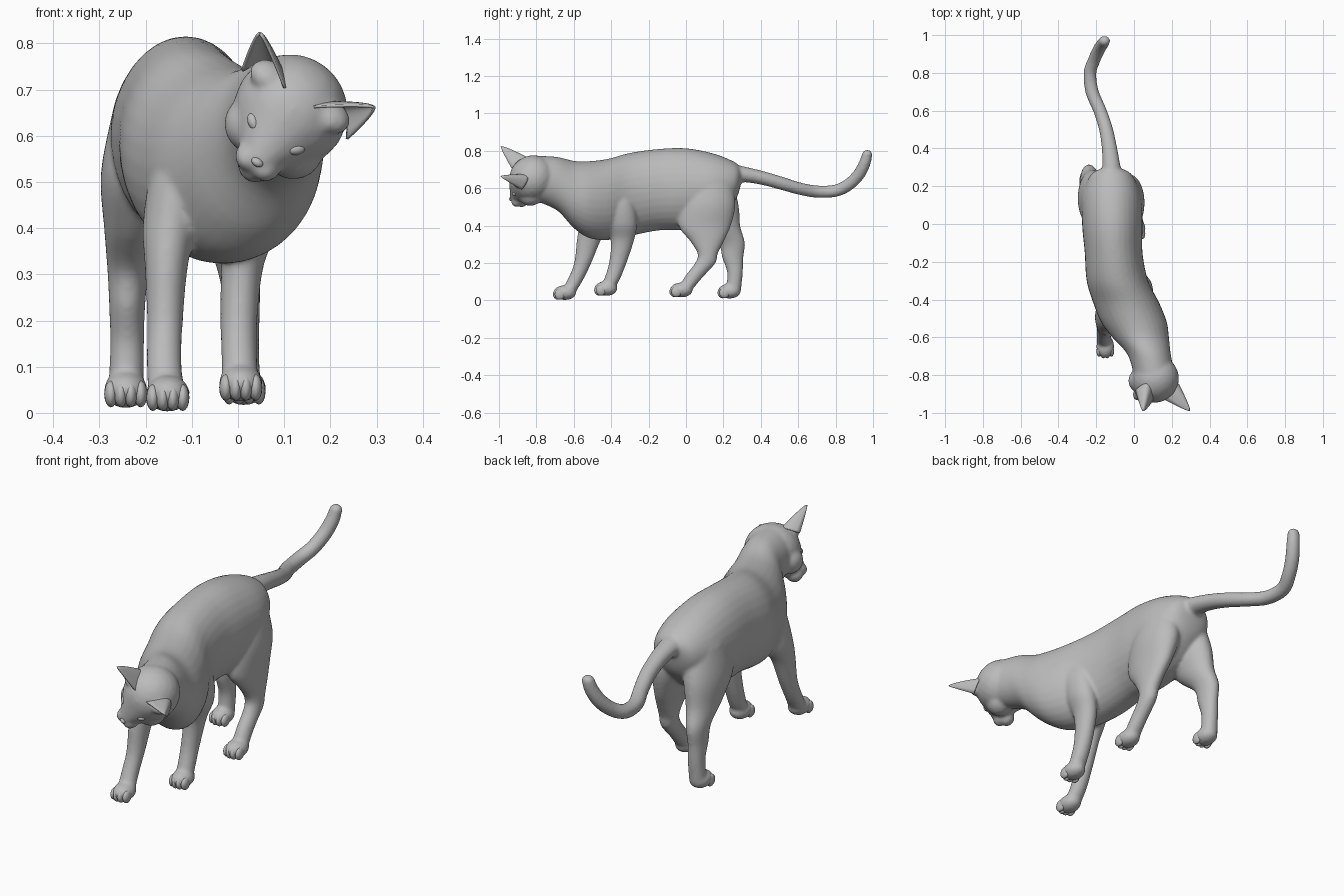
import bpy, bmesh, math
from mathutils import Matrix, Vector

if "Cube" in bpy.data.objects:
    bpy.data.objects.remove(bpy.data.objects["Cube"])

fur = bpy.data.materials.new("plain_grey")
fur.diffuse_color = (0.5, 0.5, 0.5, 1)
fur.use_nodes = True
fur.node_tree.nodes["Principled BSDF"].inputs["Base Color"].default_value = fur.diffuse_color


def finish(name, bm):
    bmesh.ops.recalc_face_normals(bm, faces=bm.faces)
    for f in bm.faces:
        f.smooth = True
    me = bpy.data.meshes.new(name)
    bm.to_mesh(me)
    bm.free()
    me.materials.append(fur)
    ob = bpy.data.objects.new(name, me)
    bpy.context.collection.objects.link(ob)
    return ob


def blob(bm, c, r, m=Matrix.Identity(4), seg=24):
    t = m @ Matrix.Translation(c) @ Matrix.Diagonal((*r, 1))
    bmesh.ops.create_uvsphere(bm, u_segments=seg, v_segments=seg // 2, radius=1, matrix=t)


def spline(rows, steps=5):
    """Smooth interpolation through rows of numbers."""
    p = [rows[0]] + rows + [rows[-1]]
    out = []
    for i in range(1, len(p) - 2):
        for k in range(steps):
            t = k / steps
            out.append([0.5 * (2 * b + (c - a) * t + (2 * a - 5 * b + 4 * c - d) * t * t
                               + (3 * b - a - 3 * c + d) * t ** 3)
                        for a, b, c, d in zip(*p[i - 1:i + 3])])
    return out + [list(rows[-1])]


def loft(bm, rows, up=None, n=32):
    """Rows are x, y, z, half width, half depth; rings lie in the X/up plane or follow the path."""
    pts = spline(rows)
    rings = []
    for i, (x, y, z, ra, rb) in enumerate(pts):
        side, other = Vector((1, 0, 0)), up
        if up is None:
            t = (Vector(pts[min(i + 1, len(pts) - 1)][:3]) - Vector(pts[max(i - 1, 0)][:3])).normalized()
            side = (side - t * side.dot(t)).normalized()
            other = t.cross(side)
        rings.append([bm.verts.new(Vector((x, y, z)) + side * ra * math.cos(a) + other * rb * math.sin(a))
                      for a in (2 * math.pi * k / n for k in range(n))])
    for r, s in zip(rings, rings[1:]):
        for k in range(n):
            bm.faces.new((r[k], r[(k + 1) % n], s[(k + 1) % n], s[k]))
    bm.faces.new(rings[0])
    bm.faces.new(rings[-1])


# Head frame: sideways, forward, up; rolled and pitched downward
p, roll = math.radians(38), math.radians(33)
R = Vector((-math.cos(roll), 0, math.sin(roll)))
F = Vector((-math.sin(roll) * math.sin(p), -math.cos(p), -math.cos(roll) * math.sin(p)))
U = R.cross(F)
HEAD = Matrix.Translation((0.114, -0.822, 0.654)) @ Matrix((R, F, U)).transposed().to_4x4()

# Torso and neck
bm = bmesh.new()
loft(bm, [
    (-.12, .295, .665, .05, .04), (-.12, .26, .635, .11, .105), (-.118, .15, .605, .155, .18),
    (-.115, 0, .597, .16, .217), (-.108, -.15, .592, .153, .218), (-.088, -.3, .567, .163, .222),
    (-.04, -.42, .54, .175, .217), (0, -.52, .54, .174, .205), (.035, -.6, .567, .15, .18),
    (.08, -.69, .625, .115, .143), (.108, -.8, .652, .108, .122)], Vector((0, 0, 1)))

# Tail
loft(bm, [
    (-.12, .22, .675, .06, .06), (-.12, .3, .675, .049, .043), (-.13, .4, .657, .041, .037),
    (-.148, .5, .63, .037, .035), (-.18, .6, .6, .035, .033), (-.222, .7, .582, .035, .033),
    (-.233, .8, .587, .034, .033), (-.21, .87, .62, .033, .033), (-.185, .925, .675, .033, .033),
    (-.165, .956, .735, .032, .031), (-.157, .968, .778, .029, .028)])
blob(bm, (-.156, .969, .78), (.03, .028, .026))

# Legs, from shoulder or hip down to ankle
FRONT_RIGHT = [(-.07, -.45, .63, .06, .08), (-.12, -.46, .53, .065, .095), (-.146, -.485, .41, .06, .085),
               (-.155, -.52, .32, .047, .064), (-.158, -.552, .2, .039, .046),
               (-.16, -.592, .11, .038, .042), (-.155, -.63, .045, .04, .04)]
FRONT_LEFT = [(.02, -.39, .62, .05, .07), (.045, -.365, .52, .055, .085), (.033, -.345, .41, .058, .083),
              (.01, -.34, .32, .046, .062), (.002, -.365, .2, .04, .047),
              (.003, -.397, .11, .039, .042), (.005, -.42, .065, .04, .036)]
HIND_LEFT = [(-.04, .12, .66, .07, .12), (-.03, .115, .52, .085, .15), (-.015, .1, .4, .064, .14),
             (0, .112, .32, .048, .092), (.008, .116, .25, .04, .054), (.01, .103, .2, .037, .055),
             (.01, .045, .13, .036, .05), (.012, -.005, .06, .038, .04)]
HIND_RIGHT = [(-.2, .12, .66, .07, .12), (-.212, .13, .52, .085, .15), (-.225, .18, .4, .065, .11),
              (-.237, .243, .31, .046, .072), (-.24, .25, .23, .039, .057), (-.24, .262, .15, .037, .042),
              (-.242, .255, .06, .038, .04)]
for leg in (FRONT_RIGHT, FRONT_LEFT, HIND_LEFT, HIND_RIGHT):
    loft(bm, leg, Vector((0, 1, 0)))

# Feet
PAWS = (("front_right", -.152, -.648, .042), ("front_left", .006, -.428, .064),
        ("hind_left", .013, -.025, .056), ("hind_right", -.243, .232, .05))
for name, x, y, z in PAWS:
    blob(bm, (x, y, z), (.048, .062, .04))

# Skull tapering to the muzzle, then chin, cheeks and muzzle pads
for k in range(9):
    t = k / 8
    blob(bm, (0, .125 * t, -.043 * t), (.125 - .08 * t, .128 - .078 * t, .119 - .076 * t), HEAD)
blob(bm, (0, .132, -.084), (.036, .036, .028), HEAD)
for s in (-1, 1):
    blob(bm, (s * .05, .045, -.05), (.066, .07, .062), HEAD)
    blob(bm, (s * .02, .14, -.055), (.034, .04, .03), HEAD)
    blob(bm, (s * .08, .03, .07), (.045, .04, .03), HEAD)

# Fuse everything into one skin
body = finish("body", bm)
mod = body.modifiers.new("fuse", 'REMESH')
mod.mode = 'VOXEL'
mod.voxel_size = 0.0075
mod.use_smooth_shade = True
mod = body.modifiers.new("soften", 'SMOOTH')
mod.factor = 0.5
mod.iterations = 10

# Four toes on each foot
for name, x, y, z in PAWS:
    bm = bmesh.new()
    for k in (-1.5, -.5, .5, 1.5):
        blob(bm, (x + k * .0215, y - .04 + .009 * abs(k), z - .009), (.0145, .028, .029), seg=16)
    finish(name + "_toes", bm)

# Ears: deep cups opening forward, and eyes
for s, side in ((-1, "left"), (1, "right")):
    base, tip = Vector((s * .086, .05, .07)), Vector((s * .147, .068, .185))
    across = Vector((s * .86, -.25, -.4))
    bm = bmesh.new()
    grid = []
    for i in range(13):
        t = i / 12
        w = .056 * (1 - t) ** .8 + .0015
        grid.append([bm.verts.new(HEAD @ (base.lerp(tip, t) + across * w * a
                                          - Vector((0, 1, 0)) * w * 1.25 * (1 - a * a)))
                     for a in (j / 6 - 1 for j in range(13))])
    for r, q in zip(grid, grid[1:]):
        for j in range(12):
            bm.faces.new((r[j], r[j + 1], q[j + 1], q[j]))
    ear = finish(side + "_ear", bm)
    mod = ear.modifiers.new("thickness", 'SOLIDIFY')
    mod.thickness = 0.006
    mod.offset = 0

    bm = bmesh.new()
    tilt = Matrix.Translation((s * .055, .114, .008)) @ Matrix.Rotation(-s * .35, 4, 'Y') \
        @ Matrix.Rotation(-s * .6, 4, 'Z')
    blob(bm, (0, 0, 0), (.02, .012, .012), HEAD @ tilt, 20)
    finish(side + "_eye", bm)

# Nose tip
bm = bmesh.new()
blob(bm, (0, .172, -.034), (.014, .01, .009), HEAD, 16)
finish("nose", bm)
